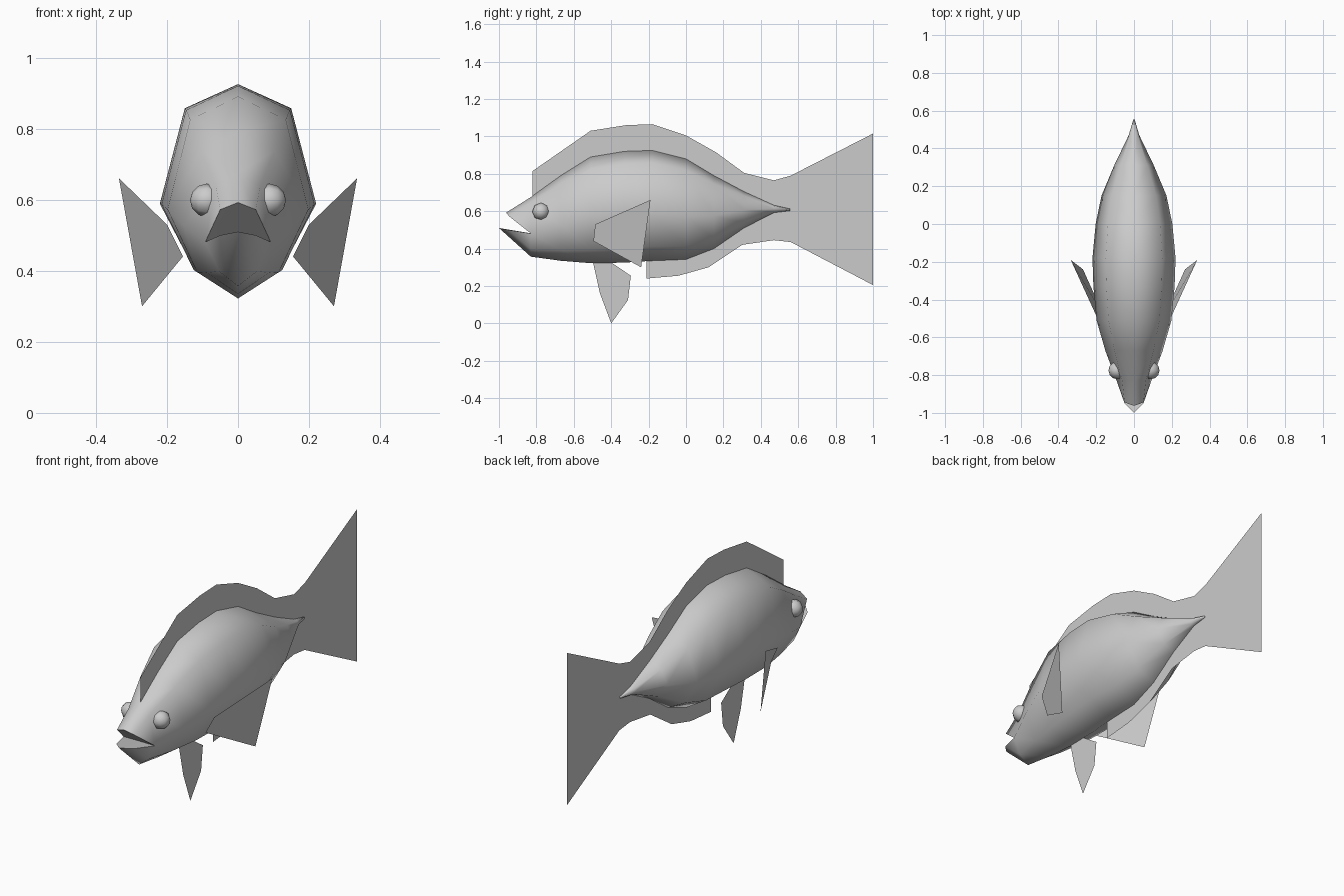
import bpy, bmesh

cube = bpy.data.objects.get("Cube")
if cube:
    bpy.data.objects.remove(cube, do_unlink=True)

# One plain grey for the whole fish
grey = bpy.data.materials.new("fish grey")
grey.use_nodes = True
COLOUR = (0.6, 0.6, 0.6, 1.0)
grey.diffuse_color = COLOUR
grey.node_tree.nodes["Principled BSDF"].inputs["Base Color"].default_value = COLOUR


def make_object(name, verts, faces, mirror=False, smooth=None):
    """Mesh object, optionally mirrored across x and smoothed up to an angle."""
    mesh = bpy.data.meshes.new(name)
    bm = bmesh.new()
    vs = [bm.verts.new(v) for v in verts]
    for f in faces:
        bm.faces.new([vs[i] for i in f])
    if mirror:
        half = bm.verts[:] + bm.edges[:] + bm.faces[:]
        copy = bmesh.ops.duplicate(bm, geom=half)["geom"]
        for v in copy:
            if isinstance(v, bmesh.types.BMVert):
                v.co.x = -v.co.x
        bmesh.ops.reverse_faces(bm, faces=[f for f in copy if isinstance(f, bmesh.types.BMFace)])
        bmesh.ops.remove_doubles(bm, verts=bm.verts[:], dist=0.0005)
    bmesh.ops.recalc_face_normals(bm, faces=bm.faces[:])
    bm.to_mesh(mesh)
    bm.free()
    obj = bpy.data.objects.new(name, mesh)
    bpy.context.collection.objects.link(obj)
    mesh.materials.append(grey)
    if smooth:
        bpy.ops.object.select_all(action='DESELECT')
        obj.select_set(True)
        bpy.context.view_layer.objects.active = obj
        bpy.ops.object.shade_smooth_by_angle(angle=smooth)
    return obj


# Body sections: y, top, bottom, half width, height share of the widest point
SECTIONS = [
    (-0.83, 0.675, 0.357, 0.092, 0.39),
    (-0.67, 0.79, 0.335, 0.152, 0.42),
    (-0.51, 0.89, 0.322, 0.198, 0.44),
    (-0.33, 0.92, 0.325, 0.215, 0.44),
    (-0.18, 0.925, 0.335, 0.22, 0.43),
    (0.00, 0.88, 0.342, 0.203, 0.43),
    (0.15, 0.79, 0.40, 0.172, 0.45),
    (0.31, 0.705, 0.51, 0.105, 0.5),
    (0.47, 0.632, 0.592, 0.028, 0.5),
    (0.555, 0.613, 0.602, 0.003, 0.5),
]
verts, faces = [], []
for y, top, bottom, w, m in SECTIONS:
    h = top - bottom
    verts += [(0, y, top), (0.68 * w, y, top - 0.115 * h), (w, y, bottom + m * h),
              (0.58 * w, y, bottom + 0.13 * h), (0, y, bottom)]
for s in range(len(SECTIONS) - 1):
    for k in range(4):
        a = s * 5 + k
        faces.append((a, a + 1, a + 6, a + 5))
end = (len(SECTIONS) - 1) * 5
faces.append(tuple(range(end, end + 5)))

# Open mouth: upper lip, lower lip and inner throat point
n = len(verts)
verts += [(0, -0.962, 0.592), (0.05, -0.945, 0.572),
          (0.05, -0.95, 0.50), (0, -1.0, 0.51), (0, -0.83, 0.482)]
faces += [(0, n, n + 1, 1), (1, n + 1, 2), (2, n + 2, 3), (3, n + 2, n + 3, 4),
          (n, n + 4, 2, n + 1), (n + 2, 2, n + 4, n + 3)]
make_object("body", verts, faces, mirror=True, smooth=1.35)


def flat_strip(name, outer, inner):
    """Fin in the centre plane between two matching edges of (y, z) points."""
    c = len(outer)
    points = [(0, y, z) for y, z in outer + inner]
    make_object(name, points, [(i, i + 1, c + i + 1, c + i) for i in range(c - 1)])


# Dorsal fin, from behind the head to the tail root
flat_strip("dorsal_fin",
           [(-0.82, 0.815), (-0.51, 1.03), (-0.32, 1.06), (-0.18, 1.065), (0, 1.005),
            (0.16, 0.915), (0.31, 0.805), (0.47, 0.765), (0.56, 0.79)],
           [(-0.82, 0.66), (-0.51, 0.87), (-0.33, 0.90), (-0.18, 0.905), (0, 0.86),
            (0.15, 0.77), (0.31, 0.69), (0.47, 0.615), (0.56, 0.607)])
# Anal fin
flat_strip("anal_fin",
           [(-0.21, 0.24), (-0.04, 0.255), (0.12, 0.30), (0.30, 0.42), (0.47, 0.445), (0.56, 0.435)],
           [(-0.21, 0.35), (-0.04, 0.36), (0.15, 0.42), (0.31, 0.53), (0.47, 0.61), (0.56, 0.607)])
# Tail fin
flat_strip("tail_fin", [(0.56, 0.79), (1.0, 1.015)], [(0.56, 0.435), (1.0, 0.205)])
# Single pelvic fin under the belly
make_object("pelvic_fin",
            [(0, y, z) for y, z in [(-0.50, 0.34), (-0.46, 0.16), (-0.40, 0.0),
                                    (-0.31, 0.125), (-0.295, 0.255), (-0.42, 0.34)]],
            [tuple(range(6))])

# Paired side fins and eyes
for side, s in (("left", 1), ("right", -1)):
    make_object(side + "_pectoral_fin",
                [(s * 0.155, -0.495, 0.44), (s * 0.2, -0.485, 0.53),
                 (s * 0.335, -0.19, 0.66), (s * 0.27, -0.24, 0.30)], [(0, 1, 2, 3)])
    bpy.ops.mesh.primitive_uv_sphere_add(segments=8, ring_count=6, radius=0.047,
                                         location=(s * 0.088, -0.775, 0.598),
                                         rotation=(0, s * 1.5708, 0))
    eye = bpy.context.object
    eye.name = side + "_eye"
    eye.data.materials.append(grey)
    bpy.ops.object.shade_smooth_by_angle(angle=1.35)
